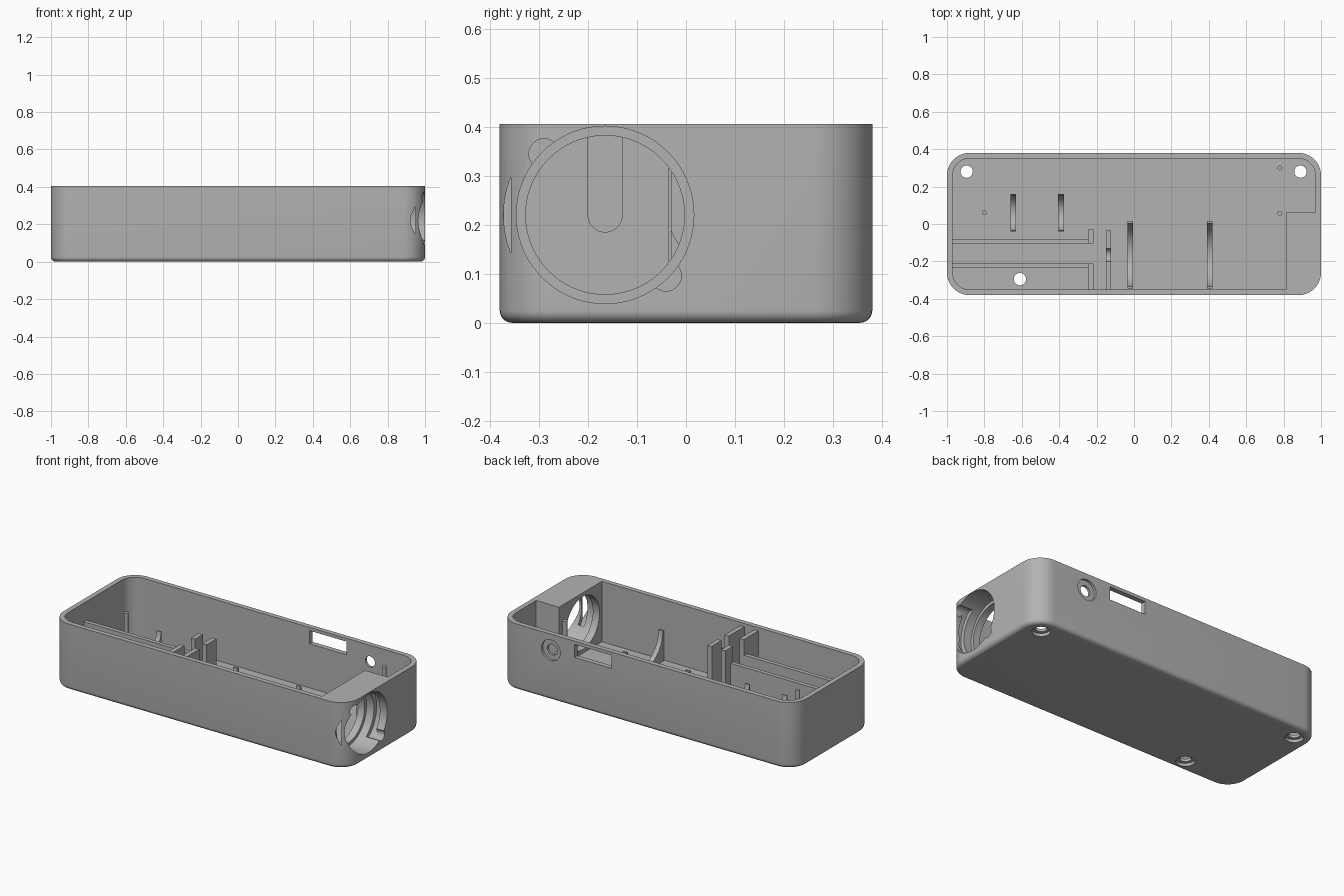
import bpy, bmesh, math
from math import pi, sin, cos

cube = bpy.data.objects.get("Cube")
if cube:
    bpy.data.objects.remove(cube, do_unlink=True)

grey = bpy.data.materials.new("plain grey")
grey.use_nodes = True
grey.diffuse_color = (0.45, 0.45, 0.45, 1)
grey.node_tree.nodes["Principled BSDF"].inputs["Base Color"].default_value = (0.45, 0.45, 0.45, 1)


def arc(cu, cv, r, start, end, n=24):
    """Points on an arc, angles in degrees."""
    steps = [math.radians(start + (end - start) * i / n) for i in range(n + 1)]
    return [(cu + r * cos(a), cv + r * sin(a)) for a in steps]


def circle(cu, cv, r, n=48):
    return arc(cu, cv, r, 0, 360, n)[:-1]


def rect(u0, v0, u1, v1):
    return [(u0, v0), (u1, v0), (u1, v1), (u0, v1)]


def rounded_rect(hx, hy, r, n=10):
    pts = []
    for sx, sy, a in ((1, 1, 0), (-1, 1, 90), (-1, -1, 180), (1, -1, 270)):
        pts += arc(sx * (hx - r), sy * (hy - r), r, a, a + 90, n)
    return pts


def finish(bm, name):
    bmesh.ops.recalc_face_normals(bm, faces=bm.faces)
    mesh = bpy.data.meshes.new(name)
    bm.to_mesh(mesh)
    bm.free()
    obj = bpy.data.objects.new(name, mesh)
    bpy.context.collection.objects.link(obj)
    mesh.materials.append(grey)
    shade(mesh)
    return obj


def shade(mesh):
    mesh.shade_smooth()
    mesh.set_sharp_from_angle(angle=math.radians(32))


def loft(name, rings):
    """Join equal-length 3D rings and cap both ends."""
    bm = bmesh.new()
    loops = [[bm.verts.new(p) for p in ring] for ring in rings]
    for a, b in zip(loops, loops[1:]):
        for i in range(len(a)):
            j = (i + 1) % len(a)
            bm.faces.new((a[i], a[j], b[j], b[i]))
    bm.faces.new(loops[0])
    bm.faces.new(loops[-1])
    return finish(bm, name)


def prism(name, axis, pts, lo, hi):
    """Extrude a 2D outline along an axis."""
    place = {"x": lambda u, v, w: (w, u, v),
             "y": lambda u, v, w: (u, w, v),
             "z": lambda u, v, w: (u, v, w)}[axis]
    return loft(name, [[place(u, v, w) for u, v in pts] for w in (lo, hi)])


def combine(obj, others, operation):
    """Apply booleans and drop the helper objects."""
    for o in others:
        mod = obj.modifiers.new("bool", "BOOLEAN")
        mod.operation, mod.solver, mod.object = operation, "EXACT", o
        bpy.context.view_layer.update()
        deps = bpy.context.evaluated_depsgraph_get()
        mesh = bpy.data.meshes.new_from_object(obj.evaluated_get(deps))
        obj.modifiers.clear()
        obj.data = mesh
        bpy.data.objects.remove(o, do_unlink=True)
    shade(obj.data)


HX, HY, TOP, FLOOR, WALL = 1.0, 0.38, 0.405, 0.035, 0.03
FILLET, CORNER = 0.025, 0.12

# Outer tray with a rounded bottom edge
rings = []
for i in range(7):
    a = pi / 2 * i / 6
    inset, z = FILLET * (1 - sin(a)), FILLET * (1 - cos(a))
    rings.append([(x, y, z) for x, y in rounded_rect(HX - inset, HY - inset, CORNER - inset)])
rings.append([(x, y, TOP) for x, y in rounded_rect(HX, HY, CORNER)])
case = loft("case", rings)

# Cavity leaves a solid block around the socket
cavity = prism("cavity", "z", rounded_rect(HX - WALL, HY - WALL, CORNER - WALL), FLOOR, 0.6)
block = prism("block_keep", "z", rect(0.815, -0.6, 1.2, 0.065), -0.1, 0.8)
combine(cavity, [block], "DIFFERENCE")

# Socket bore with an inner lip, entry notches and locking grooves
BY, BZ = -0.165, 0.22
cutters = [cavity,
           prism("bore", "x", circle(BY, BZ, 0.181, 72), 0.86, 1.1),
           prism("bore_lip", "x", circle(BY, BZ, 0.162, 72), 0.75, 0.9)]
for turn in (135, -45):
    a = math.radians(turn)
    cutters.append(prism("notch", "x", circle(BY + 0.176 * cos(a), BZ + 0.176 * sin(a), 0.031, 28),
                         0.91, 1.1))
    sector = arc(BY, BZ, 0.207, turn, turn + 80) + arc(BY, BZ, 0.172, turn + 80, turn)
    cutters.append(prism("groove", "x", sector, 0.91, 0.95))

# Screw holes through the floor, counterbored from below
for x, y in ((-0.895, 0.28), (0.89, 0.28), (-0.61, -0.295)):
    cutters.append(prism("screw_hole", "z", circle(x, y, 0.033, 32), -0.1, 0.1))
    cutters.append(prism("counterbore", "z", circle(x, y, 0.052, 32), -0.1, 0.018))

# Back wall window and round port
cutters.append(prism("window", "y", rect(0.24, 0.305, 0.49, 0.385), 0.3, 0.5))
cutters.append(prism("port", "y", circle(0.65, 0.305, 0.033, 32), 0.3, 0.5))
cutters.append(prism("port_recess", "y", circle(0.65, 0.305, 0.064, 32), 0.365, 0.5))
combine(case, cutters, "DIFFERENCE")


# Cradles with a half-round trough
def cradle(name, x, cy, half, r):
    outline = [(cy - half, FLOOR - 0.01), (cy + half, FLOOR - 0.01), (cy + half, BZ)]
    outline += arc(cy, BZ, r, 0, -180) + [(cy - half, BZ)]
    prism(name, "x", outline, x - 0.015, x + 0.015)


for i, x in enumerate((-0.02, 0.405)):
    cradle(f"large_cradle_{i + 1}", x, BY, 0.18, 0.168)
for i, x in enumerate((-0.645, -0.39)):
    cradle(f"small_cradle_{i + 1}", x, 0.06, 0.1, 0.095)

# Slotted plate, open at the top with a round bottom
LOW, HIGH = FLOOR - 0.01, 0.385
slot = [(-0.2, HIGH)] + arc(BY, 0.22, 0.035, 180, 360, 14) + [(-0.13, HIGH)]
prism("slotted_plate", "x",
      [(-0.36, HIGH)] + slot + [(-0.035, HIGH), (-0.035, LOW), (-0.36, LOW)], -0.15, -0.122)

# Split plate and rails forming a long channel
for name, y0, y1 in (("front", -0.36, -0.21), ("back", -0.105, -0.03)):
    prism(f"{name}_split_plate", "x", rect(y0, LOW, y1, HIGH), -0.245, -0.217)
for name, y0, y1 in (("front", -0.235, -0.21), ("back", -0.105, -0.08)):
    prism(f"{name}_rail", "x", rect(y0, LOW, y1, 0.29), -0.975, -0.24)

# Locating pins
for i, (x, y) in enumerate(((-0.8, 0.06), (0.78, 0.3), (0.78, 0.057))):
    prism(f"pin_{i + 1}", "z", circle(x, y, 0.013, 20), LOW, 0.33)
